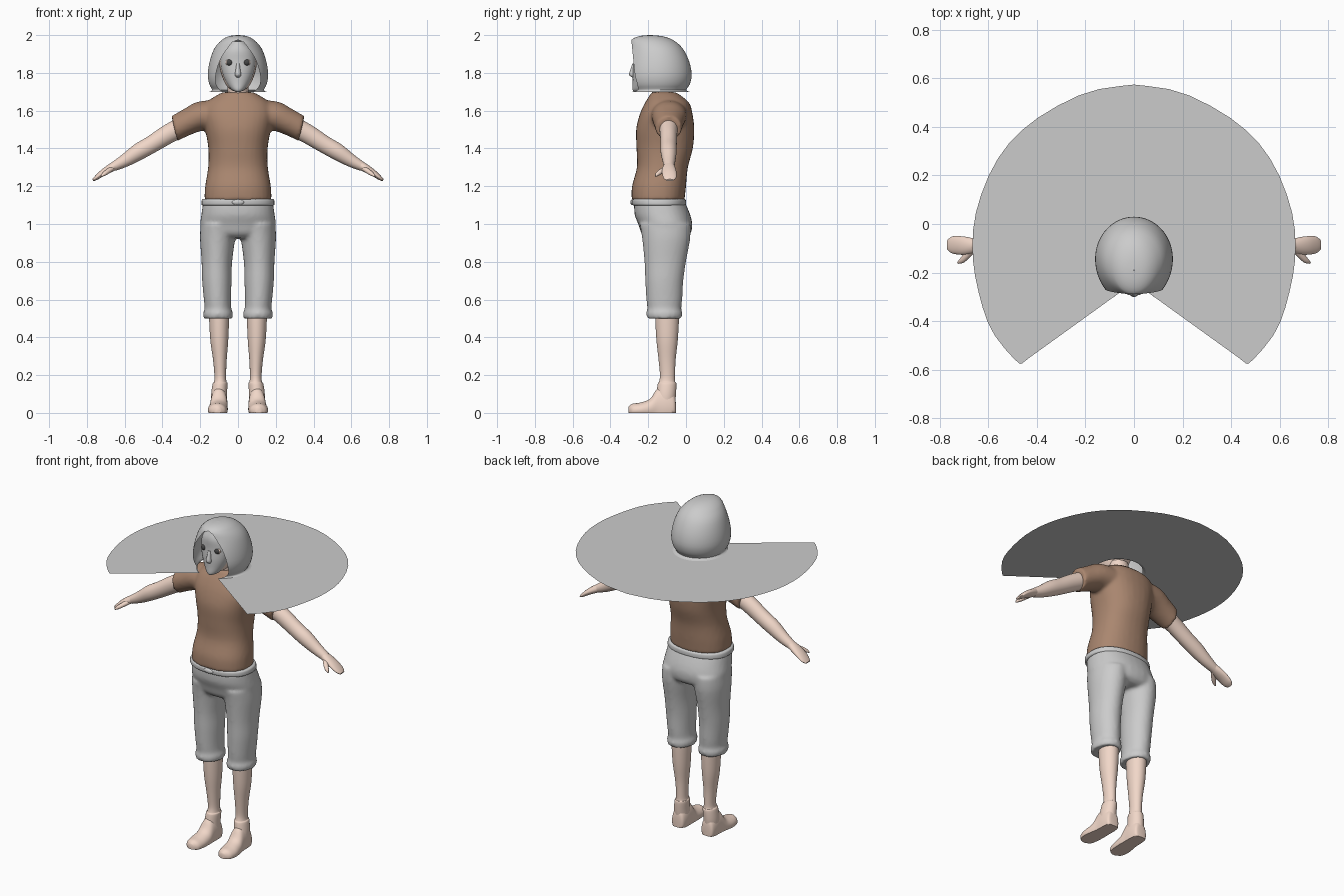
import bpy, bmesh, math
from mathutils import Vector

X, Y, Z = Vector((1, 0, 0)), Vector((0, 1, 0)), Vector((0, 0, 1))


def material(name, rgb):
    m = bpy.data.materials.new(name)
    m.diffuse_color = (*rgb, 1)
    return m


SKIN = material("skin", (0.88, 0.68, 0.58))
BROWN = material("brown_cloth", (0.4, 0.24, 0.16))
DARK = material("dark_eye", (0.06, 0.06, 0.06))


def spline(pts, sub):
    """Catmull-Rom interpolation of tuples."""
    out = []
    for i in range(len(pts) - 1):
        a, b, c, d = (pts[max(i - 1, 0)], pts[i], pts[i + 1], pts[min(i + 2, len(pts) - 1)])
        for k in range(sub):
            t = k / sub
            out.append(tuple(0.5 * (2 * q + (r - p) * t + (2 * p - 5 * q + 4 * r - s) * t * t
                                    + (3 * q - p - 3 * r + s) * t ** 3)
                             for p, q, r, s in zip(a, b, c, d)))
    return out + [tuple(pts[-1])]


def loft(bm, rings, u=X, v=Y, power=1.0, n=32, floor=False):
    """Closed tube through rings (x, y, z, radius along u, radius along v)."""
    prev = None
    rows = spline(rings, 4)
    for i, (x, y, z, ra, rb) in enumerate(rows):
        row = []
        for k in range(n):
            c, s = math.cos(2 * math.pi * k / n), math.sin(2 * math.pi * k / n)
            p = (Vector((x, y, z)) + u * ra * math.copysign(abs(c) ** power, c)
                 + v * rb * math.copysign(abs(s) ** power, s))
            if floor:
                p.z = max(p.z, 0)
            row.append(bm.verts.new(p))
        if prev:
            for k in range(n):
                bm.faces.new((prev[k], prev[(k + 1) % n], row[(k + 1) % n], row[k]))
        if i in (0, len(rows) - 1):
            bm.faces.new(row)
        prev = row


def finish(name, bm, mat=None, mirror=False, fuse=False, recalc=True):
    if recalc:
        bmesh.ops.recalc_face_normals(bm, faces=bm.faces)
    me = bpy.data.meshes.new(name)
    bm.to_mesh(me)
    bm.free()
    for p in me.polygons:
        p.use_smooth = True
    me.set_sharp_from_angle(angle=math.radians(50))
    ob = bpy.data.objects.new(name, me)
    bpy.context.collection.objects.link(ob)
    if mat:
        me.materials.append(mat)
    if mirror:
        ob.modifiers.new("mirror", 'MIRROR').merge_threshold = 0.0005
    if fuse:  # melt overlapping tubes into one soft garment
        r = ob.modifiers.new("fuse", 'REMESH')
        r.mode, r.voxel_size, r.use_smooth_shade = 'VOXEL', 0.01, True
        s = ob.modifiers.new("soften", 'SMOOTH')
        s.factor, s.iterations = 0.5, 6
    return ob


def tube(name, rings, mat=None, mirror=False, **kw):
    bm = bmesh.new()
    loft(bm, rings, **kw)
    return finish(name, bm, mat, mirror)


def ball(name, loc, r, mat=None, mirror=False):
    bm = bmesh.new()
    bmesh.ops.create_uvsphere(bm, u_segments=24, v_segments=16, radius=1)
    for v in bm.verts:
        v.co = Vector((v.co.x * r[0] + loc[0], v.co.y * r[1] + loc[1], v.co.z * r[2] + loc[2]))
    return finish(name, bm, mat, mirror)


# Shirt: torso and two sleeves
bm = bmesh.new()
loft(bm, [(0, -.148, 1.125, .178, .14), (0, -.143, 1.2, .174, .143), (0, -.125, 1.3, .158, .135),
          (0, -.113, 1.4, .157, .149), (0, -.11, 1.5, .174, .154), (0, -.105, 1.58, .19, .14),
          (0, -.1, 1.64, .17, .118), (0, -.11, 1.68, .115, .083), (0, -.12, 1.698, .08, .065)], power=.88)
for s in (1, -1):
    loft(bm, [(s * .1, -.09, 1.575, .1, .085), (s * .2, -.09, 1.57, .092, .078),
              (s * .27, -.092, 1.54, .08, .071), (s * .337, -.092, 1.505, .068, .068)],
         u=Y, v=Vector((s * .22, 0, .975)))
finish("shirt", bm, BROWN, fuse=True)

# Trousers: hips and two rolled-up legs
bm = bmesh.new()
loft(bm, [(0, -.14, 1.115, .185, .135), (0, -.125, 1.05, .194, .147), (0, -.11, 1.0, .2, .143),
          (0, -.105, .95, .19, .13), (0, -.105, .925, .13, .1)], power=.88)
for s in (1, -1):
    loft(bm, [(s * .1, -.11, 1.0, .098, .135), (s * .108, -.105, .92, .093, .127),
              (s * .112, -.11, .8, .081, .11), (s * .112, -.115, .7, .078, .101),
              (s * .109, -.115, .6, .072, .095), (s * .106, -.115, .55, .071, .09),
              (s * .106, -.115, .53, .079, .096), (s * .105, -.115, .5, .077, .093)])
finish("trousers", bm, fuse=True)

# Belt and buckle
tube("belt", [(0, -.142, 1.098, .188, .138), (0, -.143, 1.105, .194, .144),
              (0, -.144, 1.125, .192, .144), (0, -.144, 1.132, .186, .138)], power=.88)
ball("buckle", (0, -.285, 1.115), (.032, .01, .014))

# Legs, feet, arms, hands
tube("leg", [(.101, -.1, .54, .053, .063), (.1, -.1, .48, .052, .062), (.099, -.1, .38, .047, .056),
             (.096, -.1, .28, .036, .045), (.094, -.098, .2, .031, .04), (.094, -.1, .165, .033, .043),
             (.095, -.1, .155, .039, .049), (.1, -.105, .1, .042, .052), (.1, -.11, .05, .042, .052)],
     SKIN, True)
tube("foot", [(.1, -.054, .025, .02, .03), (.1, -.062, .03, .038, .07), (.1, -.1, .035, .045, .1),
              (.101, -.15, .035, .046, .095), (.104, -.19, .02, .05, .055), (.108, -.24, .015, .052, .04),
              (.108, -.285, .012, .042, .036), (.107, -.305, .012, .015, .02)],
     SKIN, True, u=X, v=Z, floor=True)
TILT = Vector((.48, 0, .877))
tube("arm", [(.3, -.092, 1.515, .05, .052), (.38, -.092, 1.47, .045, .05), (.46, -.092, 1.42, .043, .046),
             (.53, -.092, 1.38, .042, .044), (.6, -.09, 1.335, .034, .034), (.66, -.09, 1.303, .027, .024)],
     SKIN, True, u=Y, v=TILT)
tube("hand", [(.645, -.09, 1.312, .027, .024), (.685, -.09, 1.29, .036, .021), (.72, -.088, 1.268, .038, .017),
              (.75, -.086, 1.245, .034, .012), (.768, -.086, 1.232, .02, .006)], SKIN, True, u=Y, v=TILT)
tube("thumb", [(.665, -.105, 1.295, .014, .014), (.69, -.132, 1.278, .014, .013),
               (.71, -.152, 1.264, .011, .01), (.725, -.161, 1.253, .004, .004)], SKIN, True,
     u=Vector((.6, .7, -.3)).normalized(), v=TILT)

# Neck and head
tube("neck", [(0, -.12, 1.62, .06, .055), (0, -.125, 1.68, .055, .052), (0, -.135, 1.75, .055, .055)], SKIN)
tube("head", [(0, -.2, 1.705, .025, .04), (0, -.19, 1.725, .055, .075), (0, -.175, 1.77, .08, .092),
              (0, -.165, 1.84, .098, .103), (0, -.165, 1.91, .085, .095), (0, -.17, 1.955, .04, .05)], SKIN)
tube("face_mask", [(0, -.245, 1.7, .012, .03), (0, -.235, 1.712, .035, .048), (0, -.22, 1.75, .062, .062),
                   (0, -.21, 1.8, .083, .072), (0, -.205, 1.86, .093, .073), (0, -.205, 1.92, .08, .073),
                   (0, -.21, 1.965, .035, .05)])
tube("nose", [(0, -.275, 1.85, .008, .008), (0, -.28, 1.82, .012, .014), (0, -.283, 1.79, .016, .018),
              (0, -.276, 1.775, .008, .008)])
ball("eye_rim", (.045, -.262, 1.855), (.021, .01, .017), SKIN, True)
ball("eye", (.045, -.266, 1.855), (.017, .012, .016), DARK, True)

# Hair: open-fronted shell, rows (z, half width, front y, back y, front cut y)
HAIR = [(2.0, .002, -.191, -.189, -.3), (1.995, .045, -.245, -.13, -.3), (1.975, .085, -.288, -.07, -.29),
        (1.93, .125, -.3, -.018, -.285), (1.86, .15, -.32, .017, -.278), (1.79, .16, -.33, .03, -.27),
        (1.74, .152, -.32, .02, -.258), (1.71, .137, -.3, .002, -.255), (1.70, .15, -.3, .02, -.285)]
N = 24
bm = bmesh.new()
rows = []
for z, w, yf, yb, cut in spline(HAIR, 3):
    yc = yb - (yb - yf) * .48
    a0 = math.acos(min(1, (yc - cut) / (yc - yf)))
    row = []
    for k in range(N + 1):
        a = a0 + (math.pi - a0) * k / N
        c = math.cos(a)
        row.append(Vector((w * math.sin(a) if k < N else 0, yc - c * ((yc - yf) if c > 0 else (yb - yc)), z)))
    rows.append(row)


def sheet(name, rows):
    """Mirrored open surface through rows of points."""
    bm = bmesh.new()
    grid = [[bm.verts.new(p) for p in r] for r in rows]
    for r0, r1 in zip(grid, grid[1:]):
        for k in range(N):
            bm.faces.new((r0[k], r1[k], r1[k + 1], r0[k + 1]))
    return finish(name, bm, None, True, recalc=False)


bm.free()
sheet("hair", rows)

# Flat brim spreading from the hem of the hair, notched at the front
OUTLINE = [(.455, -.568), (.482, -.567), (.585, -.44), (.64, -.28), (.665, -.11), (.645, .07),
           (.56, .27), (.42, .42), (.2, .54), (.0, .574)]
pts = spline(OUTLINE, 8)
outer = [Vector((*pts[round(k * (len(pts) - 1) / N)], 1.70)) for k in range(N + 1)]
sheet("brim", [rows[-1], outer])
